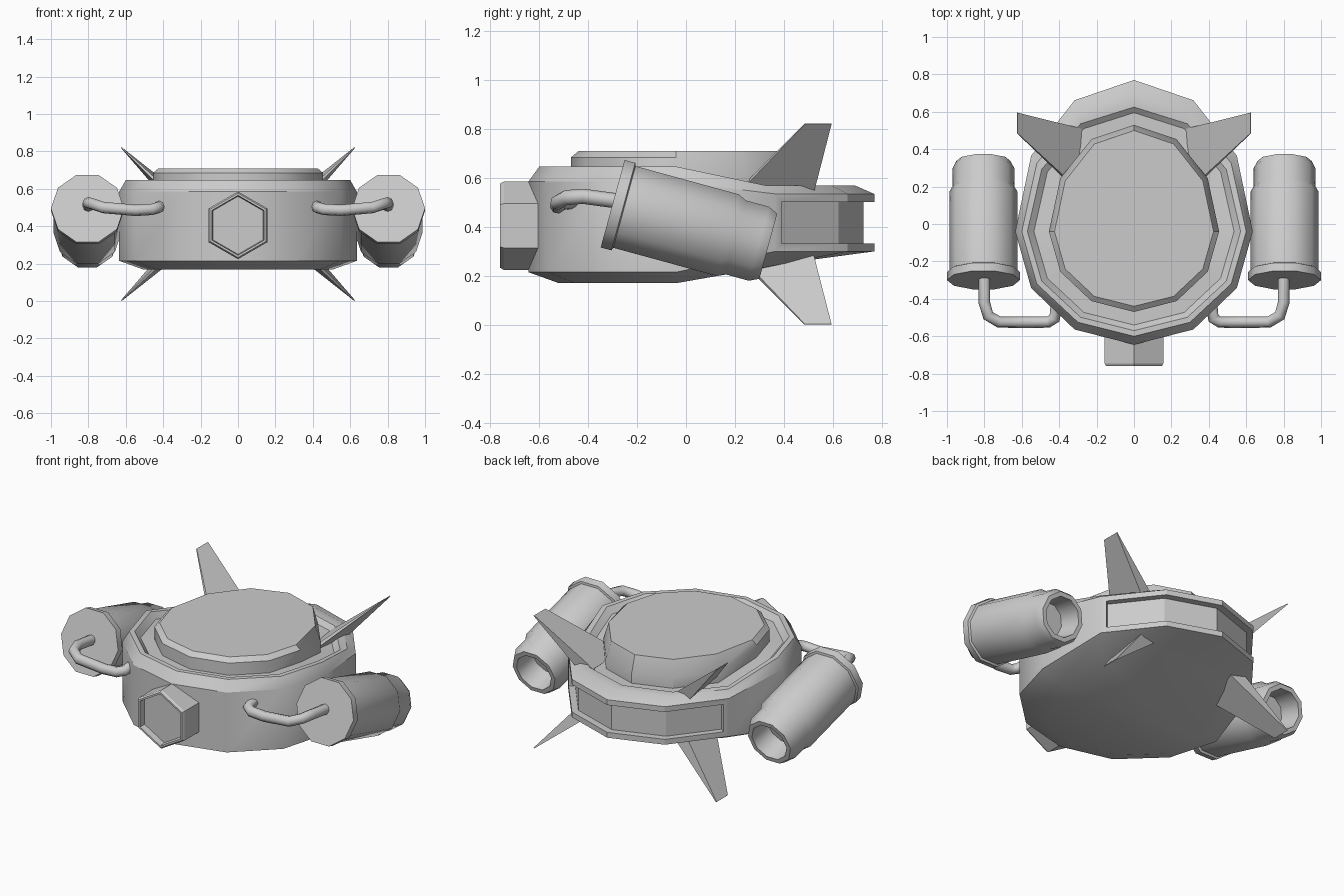
import bpy, bmesh, math
from mathutils import Vector, Matrix

if "Cube" in bpy.data.objects:
    bpy.data.objects.remove(bpy.data.objects["Cube"])

YC = -0.04   # where the front and back half ellipses of the hull meet


def finish(name, bm, smooth=None):
    bmesh.ops.recalc_face_normals(bm, faces=bm.faces)
    me = bpy.data.meshes.new(name)
    bm.to_mesh(me)
    bm.free()
    ob = bpy.data.objects.new(name, me)
    bpy.context.collection.objects.link(ob)
    if smooth:
        bpy.ops.object.select_all(action='DESELECT')
        ob.select_set(True)
        bpy.context.view_layer.objects.active = ob
        bpy.ops.object.shade_smooth_by_angle(angle=math.radians(smooth))
    return ob


def bridge(bm, a, b):
    n = len(a)
    return [bm.faces.new((a[i], a[(i + 1) % n], b[(i + 1) % n], b[i])) for i in range(n)]


def hull_ring(bm, rx, rf, rb, zf, zb=None):
    """12-sided egg-shaped ring; the back is set at height zb, or slopes up if zb is None"""
    ring = []
    for i in range(12):
        a = math.radians(30 * i)
        c = math.cos(a)
        y = YC - c * (rf if c > 0 else rb)
        back = c < -0.1
        z = zf
        if back:
            z = zb if zb is not None else zf + 0.175 * (y - YC)
        ring.append(bm.verts.new((rx * math.sin(a), y, z)))
    return ring


# Hull: bottom, wall, chamfered rim, groove, raised lid
bm = bmesh.new()
rings = [hull_ring(bm, *p) for p in (
    (0.51, 0.48, 0.60, 0.17),
    (0.635, 0.605, 0.81, 0.215, 0.30),
    (0.635, 0.605, 0.81, 0.585, 0.535),
    (0.60, 0.56, 0.73, 0.647, 0.57),
    (0.57, 0.53, 0.665, 0.647, 0.57),
    (0.535, 0.50, 0.635, 0.61, 0.545),
    (0.455, 0.43, 0.57, 0.61, 0.545),
    (0.455, 0.43, 0.57, 0.685, 0.61),
    (0.425, 0.40, 0.54, 0.71, 0.71))]
bands = [bridge(bm, a, b) for a, b in zip(rings, rings[1:])]
bm.faces.new(rings[-1])
b = rings[0]
bm.faces.new(b[9:] + b[:4])
bm.faces.new(b[3:10])
bmesh.ops.recalc_face_normals(bm, faces=bm.faces)
# recessed rear window across the four back walls
window = bands[1][4:8]
bmesh.ops.inset_region(bm, faces=window, thickness=0.033, use_even_offset=True)
ext = bmesh.ops.extrude_face_region(bm, geom=window)
bmesh.ops.delete(bm, geom=window, context='FACES')
for v in (g for g in ext['geom'] if isinstance(g, bmesh.types.BMVert)):
    v.co.x *= 0.945
    v.co.y = YC + (v.co.y - YC) * 0.945
finish("hull", bm, 32)


def lathe(name, profile, sides, matrix, phase=0.0, smooth=None):
    """profile of (distance along axis, radius), closed with caps at both ends"""
    bm = bmesh.new()
    rs = []
    for s, r in profile:
        rs.append([bm.verts.new(matrix @ Vector((r * math.cos(phase + math.tau * i / sides), s,
                                                 r * math.sin(phase + math.tau * i / sides))))
                   for i in range(sides)])
    for p, q in zip(rs, rs[1:]):
        bridge(bm, p, q)
    bm.faces.new(rs[0])
    bm.faces.new(rs[-1])
    return finish(name, bm, smooth)


# Front hexagonal port with a shallow recess
lathe("front_port", [(0.04, 0.155), (0.0, 0.16), (0.0, 0.172), (0.015, 0.181), (0.30, 0.181)],
      6, Matrix.Translation((0, -0.76, 0.405)), math.radians(90))

thruster_profile = [(0, 0.195), (0.045, 0.195), (0.05, 0.182), (0.49, 0.182), (0.52, 0.165),
                    (0.62, 0.165), (0.66, 0.145), (0.66, 0.118), (0.52, 0.105)]
pipe_path = [(0.80, -0.27, 0.505), (0.80, -0.42, 0.525), (0.78, -0.49, 0.52), (0.72, -0.525, 0.50),
             (0.55, -0.525, 0.485), (0.46, -0.525, 0.49), (0.425, -0.505, 0.50), (0.415, -0.43, 0.51)]

# Fin outline in side view: (x, y, z, half thickness) for root and tip
fin_points = [(0.31, 0.19, 0.52, 0.012), (0.31, 0.51, 0.52, 0.045),
              (0.625, 0.595, 0.822, 0.004), (0.625, 0.485, 0.822, 0.004)]


def fin(name, sx, flip):
    bm = bmesh.new()
    sides = []
    for t in (-1, 1):
        loop = []
        for x, y, z, h in fin_points:
            x, z = x + t * h * 0.7, z - t * h * 0.7
            x, z = min(x, 0.626), min(z, 0.823)
            loop.append(bm.verts.new((sx * x, y, 0.823 - z if flip else z)))
        sides.append(loop)
        bm.faces.new(loop)
    bridge(bm, *sides)
    finish(name, bm)


for side, sx in (("left", -1), ("right", 1)):
    # Tilted thruster
    m = Matrix.Translation((sx * 0.805, -0.30, 0.495)) @ Matrix.Rotation(math.radians(-15.3), 4, 'X')
    lathe(side + "_thruster", thruster_profile, 10, m, 0, 38)

    # Fuel pipe from thruster to hull
    cu = bpy.data.curves.new(side + "_pipe", 'CURVE')
    cu.dimensions = '3D'
    cu.bevel_depth = 0.031
    cu.bevel_resolution = 2
    sp = cu.splines.new('POLY')
    sp.points.add(len(pipe_path) - 1)
    for p, (x, y, z) in zip(sp.points, pipe_path):
        p.co = (sx * x, y, z, 1)
    sp.use_smooth = True
    bpy.context.collection.objects.link(bpy.data.objects.new(side + "_pipe", cu))

    # Upper and lower tail fins
    fin(side + "_upper_fin", sx, False)
    fin(side + "_lower_fin", sx, True)
